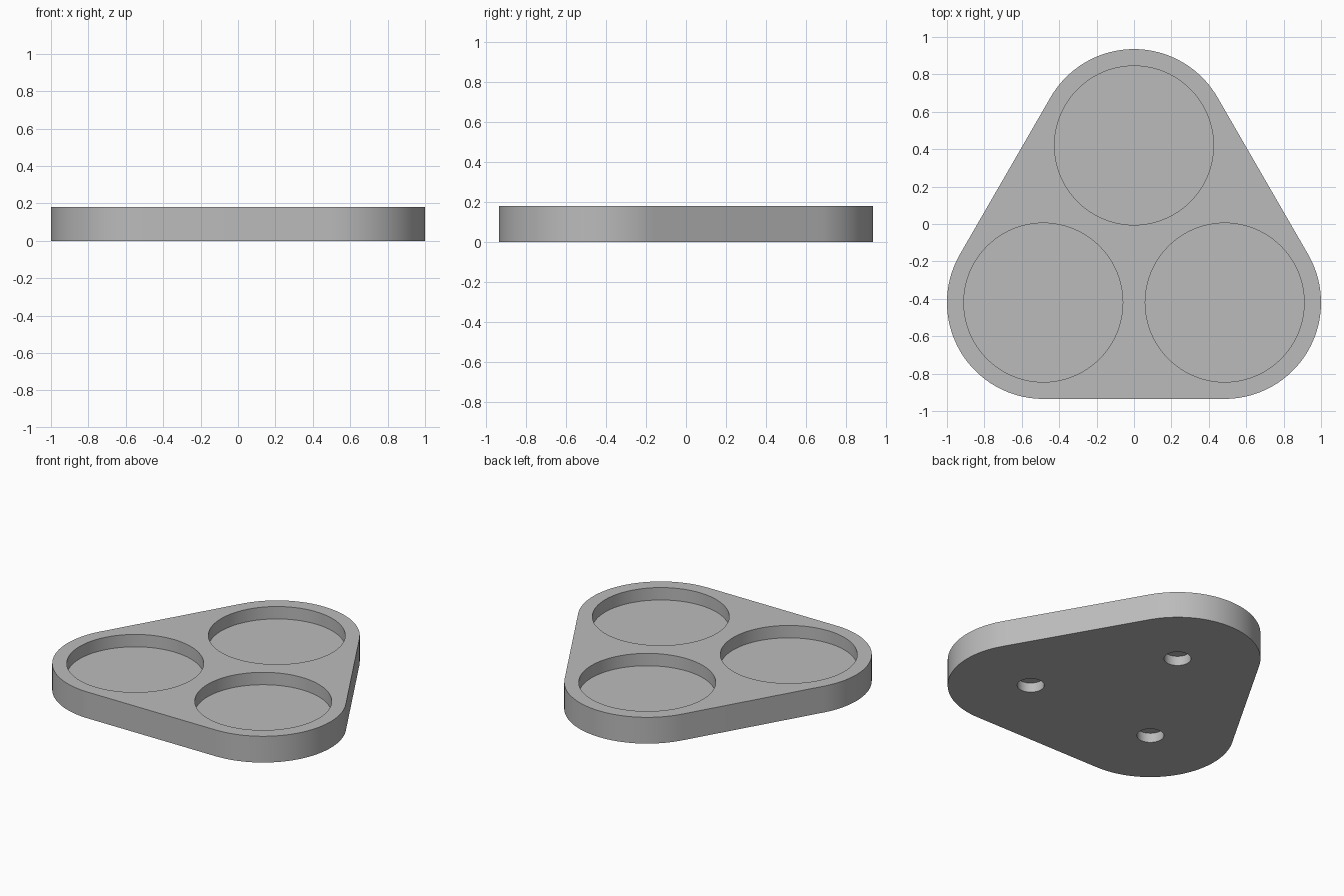
import bpy, bmesh
from math import sin, cos, pi, radians

if "Cube" in bpy.data.objects:
    bpy.data.objects.remove(bpy.data.objects["Cube"], do_unlink=True)

HEIGHT = 0.18
CORNER_R = 0.515
POCKET_R, POCKET_DEPTH = 0.425, 0.085
HOLE_R, HOLE_DEPTH = 0.084, 0.065
CENTRES = [(0.485, -0.42), (0, 0.42), (-0.485, -0.42)]

grey = bpy.data.materials.new("grey plastic")
grey.use_nodes = True
colour = (0.5, 0.5, 0.5, 1)
grey.diffuse_color = colour
grey.node_tree.nodes["Principled BSDF"].inputs["Base Color"].default_value = colour


def prism(name, outline, z0, z1):
    """Extrude a closed outline from z0 to z1."""
    bm = bmesh.new()
    base = bm.faces.new([bm.verts.new((x, y, z0)) for x, y in outline])
    top = bmesh.ops.extrude_face_region(bm, geom=[base])["geom"]
    verts = [v for v in top if isinstance(v, bmesh.types.BMVert)]
    bmesh.ops.translate(bm, verts=verts, vec=(0, 0, z1 - z0))
    bmesh.ops.recalc_face_normals(bm, faces=bm.faces)
    mesh = bpy.data.meshes.new(name)
    bm.to_mesh(mesh)
    bm.free()
    mesh.materials.append(grey)
    obj = bpy.data.objects.new(name, mesh)
    bpy.context.collection.objects.link(obj)
    return obj


def arc(centre, r, start, sweep, steps):
    return [(centre[0] + r * cos(start + sweep * i / steps),
             centre[1] + r * sin(start + sweep * i / steps)) for i in range(steps + 1)]


# Rounded triangular tray body: one third of a turn around each corner
outline = []
for i, centre in enumerate(CENTRES):
    outline += arc(centre, CORNER_R, -pi / 2 + i * 2 * pi / 3, 2 * pi / 3, 40)
tray = prism("tray", outline, 0, HEIGHT)

# Round pockets on top and small blind holes underneath
cutters = []
for centre in CENTRES:
    cutters.append(prism("pocket_cutter", arc(centre, POCKET_R, 0, 2 * pi, 96)[:-1],
                         HEIGHT - POCKET_DEPTH, HEIGHT + 0.1))
    cutters.append(prism("hole_cutter", arc(centre, HOLE_R, 0, 2 * pi, 48)[:-1],
                         -0.1, HOLE_DEPTH))

bpy.ops.object.select_all(action='DESELECT')
tray.select_set(True)
bpy.context.view_layer.objects.active = tray
for cutter in cutters:
    cutter.hide_render = True
    mod = tray.modifiers.new("cut", 'BOOLEAN')
    mod.operation = 'DIFFERENCE'
    mod.solver = 'EXACT'
    mod.object = cutter
    bpy.ops.object.modifier_apply(modifier=mod.name)
for cutter in cutters:
    bpy.data.objects.remove(cutter, do_unlink=True)

bpy.ops.object.shade_smooth_by_angle(angle=radians(30))
